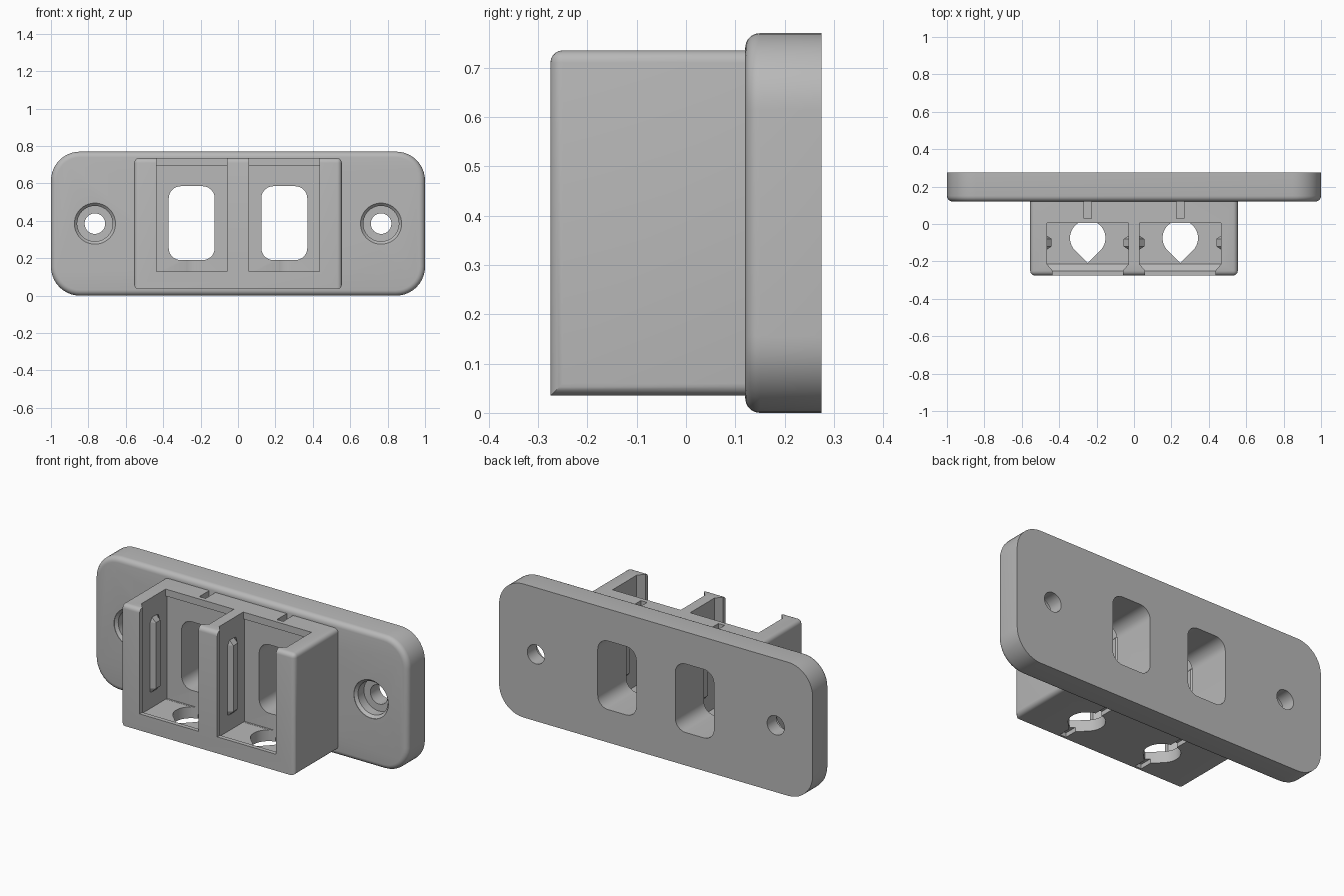
import bpy, bmesh
from math import sin, cos, pi, radians, sqrt

cube = bpy.data.objects.get("Cube")
if cube:
    bpy.data.objects.remove(cube, do_unlink=True)

grey = bpy.data.materials.new("plain grey")
grey.use_nodes = True
grey.diffuse_color = (0.48, 0.48, 0.48, 1)
grey.node_tree.nodes["Principled BSDF"].inputs["Base Color"].default_value = (0.48, 0.48, 0.48, 1)


def loft(name, rings, edge_rule=None, radius=0.0):
    """Skin closed rings of points, cap both ends, round the chosen edges."""
    bm = bmesh.new()
    loops = [[bm.verts.new(p) for p in ring] for ring in rings]
    bm.faces.new(loops[0])
    bm.faces.new(loops[-1])
    n = len(loops[0])
    for a, b in zip(loops, loops[1:]):
        for i in range(n):
            j = (i + 1) % n
            bm.faces.new((a[i], a[j], b[j], b[i]))
    bmesh.ops.recalc_face_normals(bm, faces=bm.faces)
    if edge_rule:
        chosen = [e for e in bm.edges if edge_rule(*(v.co for v in e.verts))]
        bmesh.ops.bevel(bm, geom=chosen, offset=radius, segments=5,
                        profile=0.5, affect='EDGES', clamp_overlap=True)
    mesh = bpy.data.meshes.new(name)
    bm.to_mesh(mesh)
    bm.free()
    mesh.materials.append(grey)
    obj = bpy.data.objects.new(name, mesh)
    bpy.context.collection.objects.link(obj)
    return obj


def along_y(profile, lo, hi):
    return [[(x, y, z) for x, z in profile] for y in (lo, hi)]


def along_z(profile, lo, hi):
    return [[(x, y, z) for x, y in profile] for z in (lo, hi)]


def rect(x0, x1, z0, z1):
    return [(x0, z0), (x1, z0), (x1, z1), (x0, z1)]


def rounded_rect(x0, x1, z0, z1, r, steps=10):
    pts = []
    corners = [(x1 - r, z1 - r), (x0 + r, z1 - r), (x0 + r, z0 + r), (x1 - r, z0 + r)]
    for k, (cx, cz) in enumerate(corners):
        for i in range(steps + 1):
            a = (k + i / steps) * pi / 2
            pts.append((cx + r * cos(a), cz + r * sin(a)))
    return pts


def circle(cx, cz, r, n=40):
    return [(cx + r * cos(2 * pi * i / n), cz + r * sin(2 * pi * i / n)) for i in range(n)]


def teardrop(cx, cy, r, n=32):
    angles = [radians(-45 + 270 * i / n) for i in range(n + 1)]
    return [(cx + r * cos(a), cy + r * sin(a)) for a in angles] + [(cx, cy - r * sqrt(2))]


def cut(target, cutter):
    mod = target.modifiers.new("cut", 'BOOLEAN')
    mod.operation = 'DIFFERENCE'
    mod.solver = 'EXACT'
    mod.object = cutter
    bpy.context.view_layer.objects.active = target
    bpy.ops.object.modifier_apply(modifier=mod.name)


FRONT, BACK, JOIN = -0.275, 0.275, 0.12
BOTTOM, TOP, HALF = 0.035, 0.735, 0.555

# mounting plate with a rounded front rim
plate = loft("mounting_plate", along_y(rounded_rect(-1, 1, 0, 0.77, 0.155), JOIN, BACK),
             lambda a, b: max(a.y, b.y) < JOIN + 0.001, 0.03)


# housing block: every edge rounded except the front bottom one and the back
def housing_edge(a, b):
    mid = (a + b) / 2
    front, side = mid.y < FRONT + 0.001, abs(mid.x) > HALF - 0.001
    top, bottom = mid.z > TOP - 0.001, mid.z < BOTTOM + 0.001
    return (front and (side or top)) or (side and (top or bottom) and abs(a.y - b.y) > 0.1)


housing = loft("housing", along_y(rect(-HALF, HALF, BOTTOM, TOP), FRONT, JOIN + 0.002),
               housing_edge, 0.025)

cutters = []
for side in (-1, 1):
    mid = side * 0.2475

    # pocket open at the top, with a chamfered lip around its front opening
    rings = []
    for y, inset in ((-0.35, 0.03), (-0.25, 0.03), (-0.215, 0), (0.005, 0)):
        rings.append([(side * x, y, z) for x, z in rect(0.03 + inset, 0.465 - inset, 0.1 + inset, 0.9)])
    pocket = loft("pocket_cutter", rings)
    recess = loft("recess_cutter", along_y(rect(mid - 0.217, mid + 0.217, 0.101, 0.695), -0.05, 0.015))

    # window through the back wall and plate
    window = loft("window_cutter", along_y(rounded_rect(mid - 0.123, mid + 0.123, 0.19, 0.585, 0.065), -0.05, 0.4))

    # teardrop opening in the floor, and narrow grooves above and below
    drop = loft("floor_hole_cutter", along_z(teardrop(mid, -0.075, 0.095), -0.1, 0.3))
    upper = loft("top_groove_cutter", along_z(rect(mid - 0.02, mid + 0.02, 0.03, JOIN), 0.66, 0.9))
    lower = loft("bottom_groove_cutter", along_z(rect(mid - 0.02, mid + 0.02, -0.262, JOIN), -0.1, 0.06))

    # countersunk screw hole
    steps = ((0.05, 0.11), (0.122, 0.11), (0.137, 0.095), (0.19, 0.095), (0.191, 0.055), (0.4, 0.055))
    screw = loft("screw_cutter", [[(x, y, z) for x, z in circle(side * 0.765, 0.385, r)] for y, r in steps])

    for cutter in (pocket, recess, window, drop, upper, lower):
        cut(housing, cutter)
    for cutter in (window, screw):
        cut(plate, cutter)
    cutters += [pocket, recess, window, drop, upper, lower, screw]

    # tapered snap ribs on both walls of the pocket
    for wall, inward in ((0.03, 1), (0.465, -1)):
        rings = []
        for z, depth in ((0.19, 0), (0.215, 0.025), (0.595, 0.025), (0.62, 0)):
            outline = ((-0.005, -0.14), (depth, -0.12), (depth, -0.08), (-0.005, -0.06))
            rings.append([(side * (wall + inward * d), y, z) for d, y in outline])
        loft("snap_rib", rings)

for cutter in cutters:
    bpy.data.objects.remove(cutter, do_unlink=True)

# smooth the rounded surfaces, keep the hard edges
for obj in (plate, housing):
    bpy.ops.object.select_all(action='DESELECT')
    obj.select_set(True)
    bpy.context.view_layer.objects.active = obj
    bpy.ops.object.shade_smooth_by_angle(angle=radians(30))
